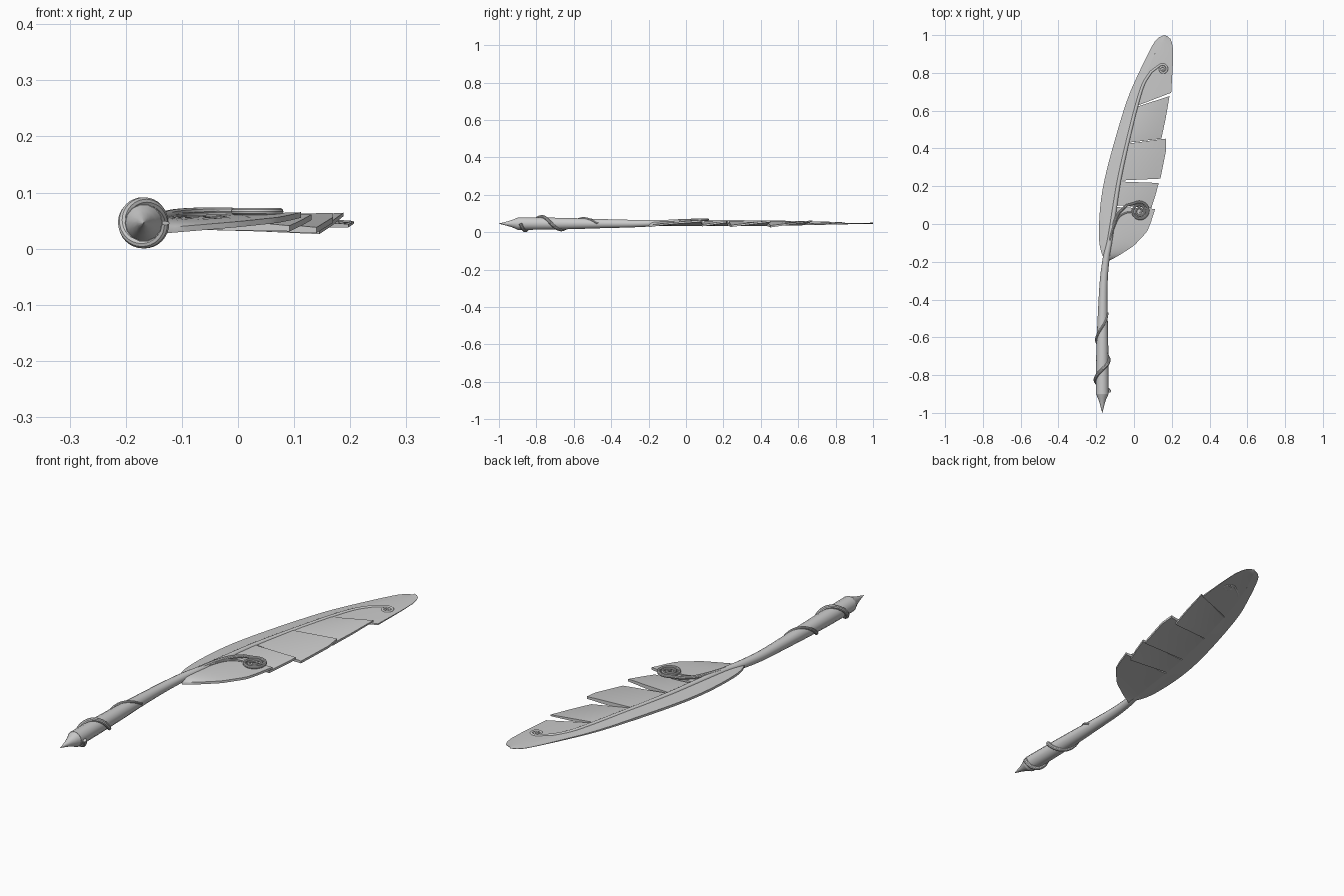
import bpy, bmesh, math
from mathutils import Vector

if "Cube" in bpy.data.objects:
    bpy.data.objects.remove(bpy.data.objects["Cube"])

ZC = 0.046


def smooth(pts, n=6):
    """Catmull-Rom resampling of a short list of tuples."""
    p = [Vector(q) for q in pts]
    p = [2 * p[0] - p[1]] + p + [2 * p[-1] - p[-2]]
    out = []
    for i in range(1, len(p) - 2):
        for k in range(n):
            t = k / n
            a, b, c, d = p[i - 1:i + 3]
            out.append(0.5 * (2 * b + (c - a) * t + (2 * a - 5 * b + 4 * c - d) * t * t
                              + (3 * b - a - 3 * c + d) * t ** 3))
    return out + [p[-2]]


def finish(ob):
    bpy.ops.object.select_all(action='DESELECT')
    ob.select_set(True)
    bpy.context.view_layer.objects.active = ob
    if ob.type == 'CURVE':
        bpy.ops.object.convert(target='MESH')
    bpy.ops.object.shade_smooth_by_angle(angle=math.radians(35))


def tube(name, pts, res=3):
    """Round tube through (x, y, z, radius) points."""
    cu = bpy.data.curves.new(name, 'CURVE')
    cu.dimensions = '3D'
    cu.bevel_depth, cu.bevel_resolution, cu.use_fill_caps = 1.0, res, True
    sp = cu.splines.new('POLY')
    sp.points.add(len(pts) - 1)
    for q, p in zip(sp.points, pts):
        q.co = (p[0], p[1], p[2], 1)
        q.radius = p[3]
    ob = bpy.data.objects.new(name, cu)
    bpy.context.collection.objects.link(ob)
    finish(ob)


def spiral(cx, cy, z, r0, r1, a0, turns, w0, w1, n=60):
    """Clockwise inward spiral seen from above."""
    out = []
    for i in range(n + 1):
        t = i / n
        a, r = math.radians(a0) - t * turns * math.tau, r0 + (r1 - r0) * t
        out.append((cx + r * math.cos(a), cy + r * math.sin(a), z, w0 + (w1 - w0) * t))
    return out


def along(pts, t):
    """Point at fraction t of a 2D polyline's length."""
    v = [Vector(p) for p in pts]
    lens = [(b - a).length for a, b in zip(v, v[1:])]
    d = t * sum(lens)
    for a, b, l in zip(v, v[1:], lens):
        if l > 1e-6 and d <= l:
            return a.lerp(b, d / l)
        d -= l
    return v[-1]


SPINE = smooth([(-.14, -.195), (-.125, -.08), (-.1, .1), (-.077, .24), (-.035, .43),
                (.015, .63), (.05, .75), (.1, .88), (.16, 1.0)], 8)


def spine_part(y0, y1):
    def at(y):
        for a, b in zip(SPINE, SPINE[1:]):
            if y <= b.y:
                return a.lerp(b, (y - a.y) / (b.y - a.y))
        return SPINE[-1]
    return [at(y0)] + [p for p in SPINE if y0 + 1e-4 < p.y < y1 - 1e-4] + [at(y1)]


def vane(name, y0, y1, edge, twist, rows=16, cols=6):
    """Closed thin plate between the spine and an outer edge, twisted along its length."""
    bm = bmesh.new()
    inner = spine_part(y0, y1)
    sides = []
    for s in (1, -1):
        grid = []
        for i in range(rows + 1):
            v = i / rows
            a, b = along(inner, v), along(edge, v)
            row = []
            for j in range(cols + 1):
                u = j / cols
                p = a.lerp(b, u)
                fade = min(1, max(.15, (1.02 - p.y) / .55))
                h = (.012 * (1 - u) + .005 * u) * fade
                z = ZC + twist * (v - .5) * 2 * u + s * h
                row.append(bm.verts.new((p.x, p.y, z)))
            grid.append(row)
        sides.append(grid)
        for i in range(rows):
            for j in range(cols):
                bm.faces.new((grid[i][j], grid[i][j + 1], grid[i + 1][j + 1], grid[i + 1][j]))
    # rim joining top and bottom
    loops = [g[0] + [r[-1] for r in g[1:]] + g[-1][-2::-1] + [r[0] for r in g[-2:0:-1]] for g in sides]
    n = len(loops[0])
    for i in range(n):
        k = (i + 1) % n
        bm.faces.new((loops[0][i], loops[0][k], loops[1][k], loops[1][i]))
    bmesh.ops.remove_doubles(bm, verts=bm.verts, dist=1e-5)
    bmesh.ops.recalc_face_normals(bm, faces=bm.faces)
    me = bpy.data.meshes.new(name)
    bm.to_mesh(me)
    bm.free()
    ob = bpy.data.objects.new(name, me)
    bpy.context.collection.objects.link(ob)
    finish(ob)


# feather vane: one whole left side, five split plates on the right
left = smooth([(-.145, -.2), (-.17, -.16), (-.185, -.08), (-.18, .08), (-.155, .24), (-.1, .45),
               (-.035, .66), (.03, .81), (.1, .95), (.135, .99), (.16, 1.0)], 4)
vane("vane_left", -.195, 1.0, left, 0, rows=44)
plates = [
    (-.195, .09, [(-.135, -.197), (-.077, -.165), (0, -.115), (.07, -.04), (.09, .01), (.112, .08)], .014),
    (.10, .225, [(.092, .085), (.113, .15), (.131, .217)], .01),
    (.23, .425, [(.14, .24), (.17, .39), (.168, .452)], .013),
    (.43, .62, [(.145, .452), (.168, .56), (.188, .677)], .015),
    (.625, 1.0, [(.197, .695), (.206, .85), (.207, .925), (.2, .965), (.188, .99), (.16, 1.0)], .005),
]
for i, (y0, y1, edge, tw) in enumerate(plates):
    vane(f"vane_right_{i + 1}", y0, y1, edge, tw)

# quill shaft, running into the feather spine and ending in a small curl
shaft = smooth([(-.168, -.9, ZC, .034), (-.168, -.75, ZC, .033), (-.167, -.6, ZC, .030),
                (-.165, -.45, ZC, .025), (-.16, -.3, ZC, .021), (-.147, -.18, .049, .018),
                (-.127, -.08, .053, .014), (-.1, .1, .054, .012), (-.077, .24, .054, .011),
                (-.035, .43, .053, .010), (.015, .63, .051, .009), (.05, .74, .049, .008),
                (.09, .805, .048, .007)], 5)
tube("shaft_and_spine", shaft + spiral(.153, .82, .047, .026, .005, 125, 1.8, .006, .004), res=5)

# side tendril with large curl lying on the lower plate
branch = smooth([(-.14, -.15, .055, .009), (-.118, -.04, .061, .009), (-.085, .05, .065, .008),
                 (-.04, .098, .067, .007)], 6)
tube("side_tendril", branch + spiral(.03, .068, .066, .05, .008, 125, 2.6, .007, .005, 90))

# second fine tendril between the spine and the large curl
tube("inner_tendril", smooth([(-.12, -.05, .06, .006), (-.085, .03, .06, .005),
                              (-.04, .06, .061, .004), (.0, .06, .062, .003)], 6))

# vine wrapped around the grip
stops = [-.47, -.545, -.61, -.665, -.72, -.77, -.825, -.86, -.885]
wrap = []
for i, p in enumerate(smooth([(y, 0) for y in stops], 8)):
    a, t = i / 8 * math.pi / 2, i / 64
    r = .027 + .010 * min(1, t * 1.6)
    wrap.append((-.168 + r * math.cos(a), p.x, ZC + r * math.sin(a), .005 + .004 * min(1, t * 2)))
tube("grip_vine", wrap)

# pointed nib
tube("nib", [(-.168, -.895, ZC, .034), (-.168, -.905, ZC, .031), (-.168, -.925, ZC, .022),
             (-.168, -.955, ZC, .012), (-.168, -1.0, ZC, .0005)], res=5)
